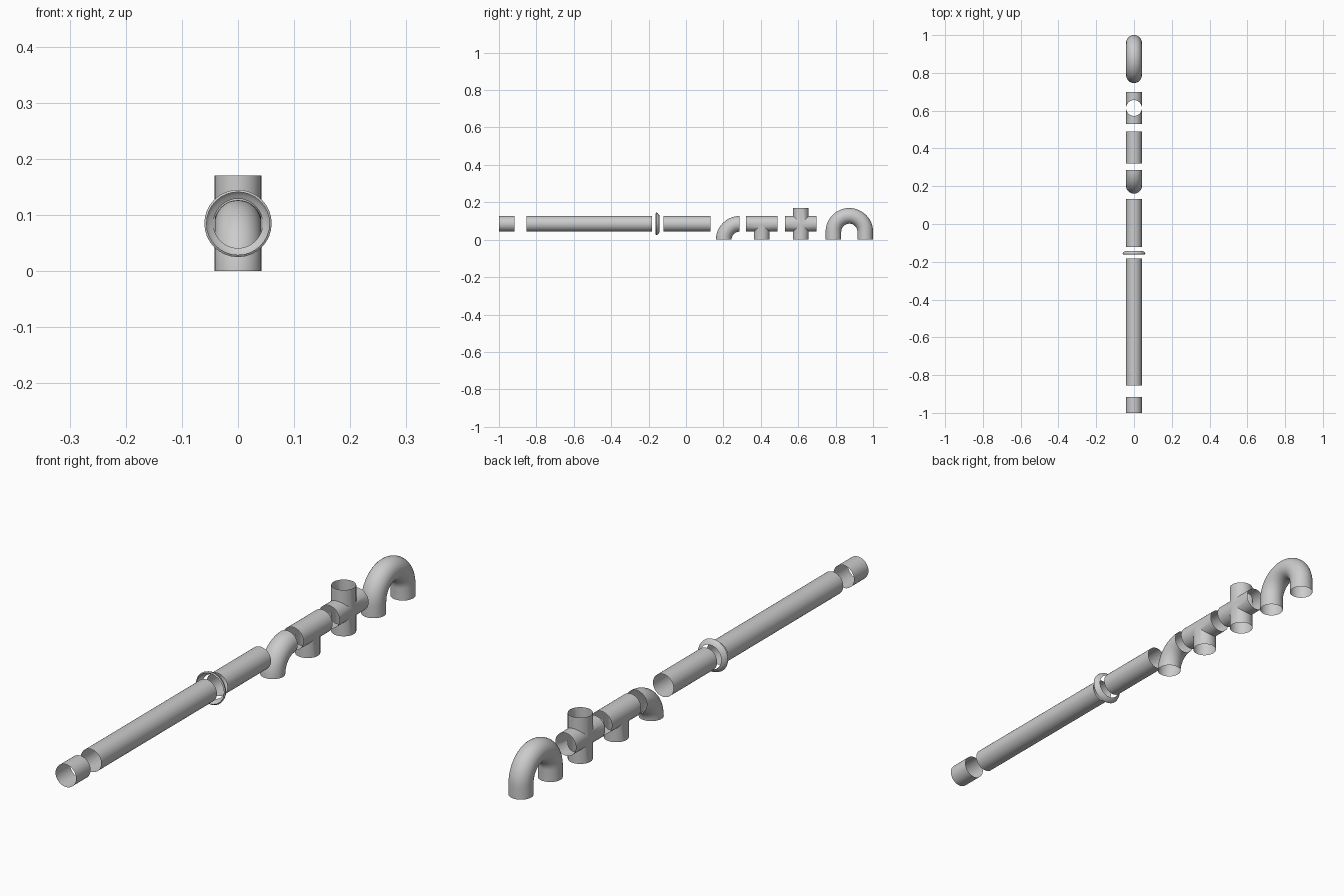
import bpy, bmesh, math
from mathutils import Vector

if "Cube" in bpy.data.objects:
    bpy.data.objects.remove(bpy.data.objects["Cube"])

R = 0.0418    # pipe radius
Z = 0.085     # axis height, also bend radius and fitting arm length
N = 32        # sides


def finish(name, bm):
    bmesh.ops.remove_doubles(bm, verts=bm.verts, dist=1e-5)
    bmesh.ops.recalc_face_normals(bm, faces=bm.faces)
    me = bpy.data.meshes.new(name)
    bm.to_mesh(me)
    bm.free()
    me.shade_smooth()
    me.set_sharp_from_angle(angle=math.radians(35))
    ob = bpy.data.objects.new(name, me)
    bpy.context.collection.objects.link(ob)
    return ob


def loft(bm, rings):
    """Open skin through a list of closed rings."""
    rows = [[bm.verts.new(p) for p in ring] for ring in rings]
    for a, b in zip(rows, rows[1:]):
        for i in range(N):
            j = (i + 1) % N
            bm.faces.new((a[i], a[j], b[j], b[i]))


def ring(center, up, r=R):
    """Circle spanned by the x axis and the vector up."""
    c, u = Vector(center), Vector(up)
    pts = []
    for i in range(N):
        a = 2 * math.pi * i / N
        pts.append(c + Vector((r * math.cos(a), 0, 0)) + u * (r * math.sin(a)))
    return pts


def straight(name, y0, y1):
    bm = bmesh.new()
    loft(bm, [ring((0, y, Z), (0, 0, 1)) for y in (y0, y1)])
    return finish(name, bm)


def bend(name, cy, cz, sweep, steps):
    """Pipe bent around (cy, cz), with legs reaching down to the floor."""
    bm = bmesh.new()
    rings = []
    for k in range(steps + 1):
        t = math.pi - sweep * k / steps
        d = Vector((0, math.cos(t), math.sin(t)))
        rings.append(ring(Vector((0, cy, cz)) + d * Z, d))
    if cz > 0:
        rings.insert(0, ring((0, cy - Z, 0), (0, -1, 0)))
        rings.append(ring((0, cy + Z, 0), (0, 1, 0)))
    loft(bm, rings)
    return finish(name, bm)


def junction(name, cy, arms):
    """Equal pipes mitred together; arms are directions in the yz plane."""
    bm = bmesh.new()
    c = Vector((0, cy, Z))
    arms = [Vector(a) for a in arms]
    for d in arms:
        u = Vector((0, -d.z, d.y))
        outer = ring(c + d * Z, u)
        inner = []
        for p in outer:
            h = (p - c).dot(u)
            side = u if h > 0 else -u
            blocked = any(a.dot(side) > 0.5 for a in arms)
            inner.append(p - d * (Z - (abs(h) if blocked else 0)))
        loft(bm, [inner, outer])
    return finish(name, bm)


# Straight pipes
straight("short_pipe", -1.0, -0.916)
straight("long_pipe", -0.854, -0.182)
straight("medium_pipe", -0.121, 0.132)

# Wall flange: dished ring with a small outer lip
bm = bmesh.new()
profile = [(0.056, -0.162), (0.06, -0.159), (0.058, -0.152),
           (0.051, -0.146), (0.044, -0.142)]
loft(bm, [ring((0, y, Z), (0, 0, 1), r) for r, y in profile])
finish("wall_flange", bm)

# Elbow and return bend
bend("elbow", 0.287, 0, math.pi / 2, 12)
bend("return_bend", 1 - R - Z, 0.0425, math.pi, 24)

# Branch fittings
front, back, up, down = (0, -1, 0), (0, 1, 0), (0, 0, 1), (0, 0, -1)
junction("tee_fitting", 0.405, [front, back, down])
junction("cross_fitting", 0.614, [front, back, up, down])
